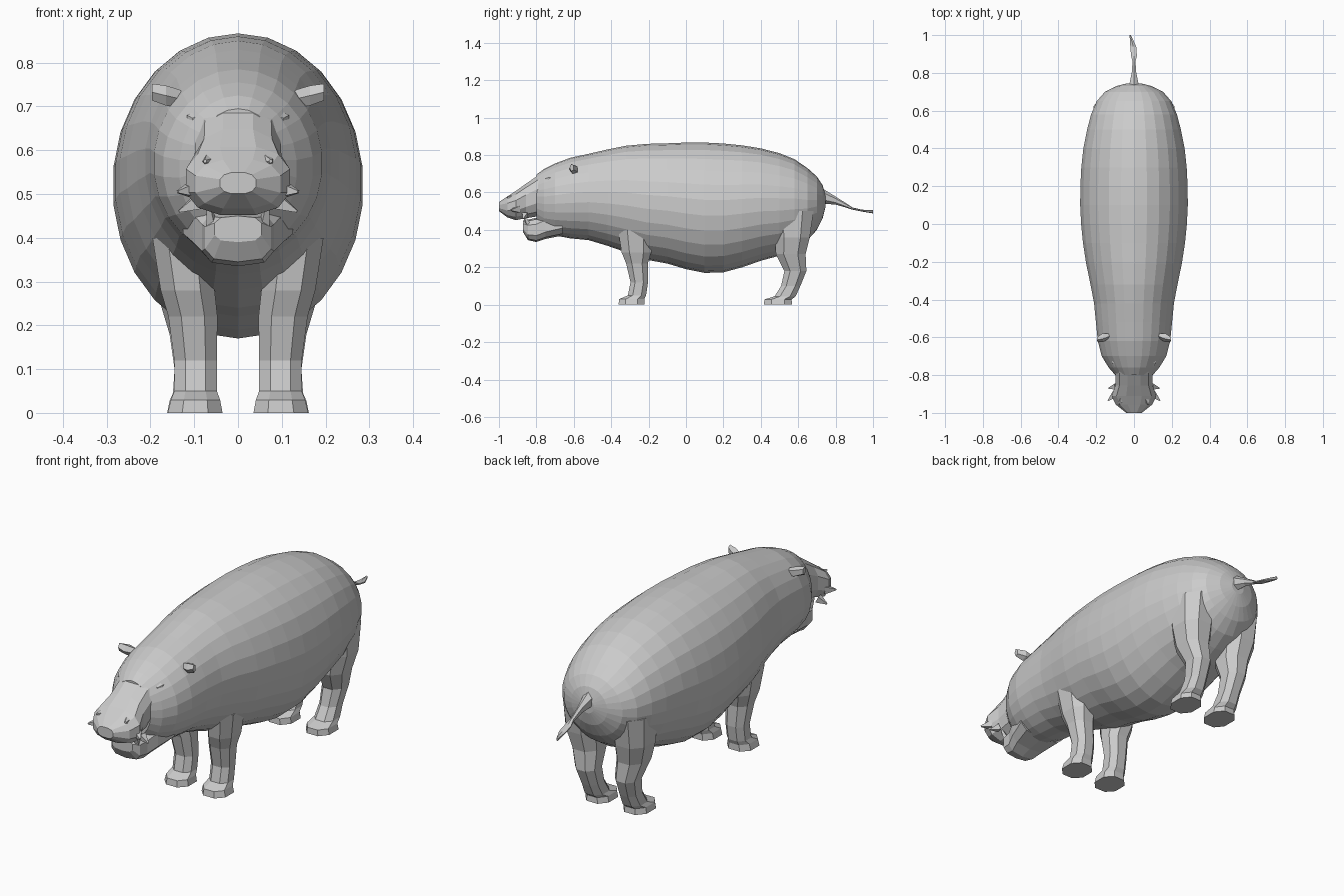
import bpy, bmesh, math
from mathutils import Vector


def loft(name, rings):
    """Skin a list of equal-length point rings and cap both ends (flat shaded)."""
    bm = bmesh.new()
    loops = [[bm.verts.new(p) for p in ring] for ring in rings]
    n = len(loops[0])
    for a, b in zip(loops, loops[1:]):
        for i in range(n):
            j = (i + 1) % n
            bm.faces.new((a[i], a[j], b[j], b[i]))
    bm.faces.new(loops[0])
    bm.faces.new(loops[-1])
    bmesh.ops.recalc_face_normals(bm, faces=bm.faces[:])
    mesh = bpy.data.meshes.new(name)
    bm.to_mesh(mesh)
    bm.free()
    ob = bpy.data.objects.new(name, mesh)
    bpy.context.collection.objects.link(ob)
    return ob


def unit(n, power=1.0):
    """Unit circle points; power below 1 makes them boxier."""
    pts = []
    for i in range(n):
        a = 2 * math.pi * (i + 0.5) / n
        c, s = math.cos(a), math.sin(a)
        pts.append((math.copysign(abs(c) ** power, c), math.copysign(abs(s) ** power, s)))
    return pts


def along_y(name, sections, n, power=1.0):
    """Sections: y, half width, bottom z, top z, optional x shift."""
    rings = []
    for y, w, zb, zt, *x in sections:
        x0 = x[0] if x else 0
        rings.append([(x0 + w * c, y, (zb + zt) / 2 + (zt - zb) / 2 * s) for c, s in unit(n, power)])
    return loft(name, rings)


def leg(name, sections, side):
    """Sections: z, centre x, half x, centre y, half y."""
    rings = [[(side * (cx + hx * c), cy + hy * s, z) for c, s in unit(8, 0.85)]
             for z, cx, hx, cy, hy in sections]
    return loft(name, rings)


def spike(name, base, tip, r, n=4):
    """Small pointed cone from base to tip."""
    base, tip = Vector(base), Vector(tip)
    q = (tip - base).to_track_quat('Z', 'Y')
    return loft(name, [[p + q @ Vector((k * c, k * s, 0)) for c, s in unit(n)]
                       for p, k in ((base, r), (tip, r * 0.15))])


# Barrel body running into the back of the head
along_y("body", [
    (-0.80, 0.10, 0.43, 0.695), (-0.76, 0.135, 0.39, 0.725), (-0.70, 0.172, 0.37, 0.755),
    (-0.62, 0.193, 0.355, 0.785), (-0.52, 0.203, 0.345, 0.807), (-0.42, 0.213, 0.315, 0.83),
    (-0.32, 0.232, 0.28, 0.85), (-0.21, 0.255, 0.24, 0.86), (-0.10, 0.272, 0.22, 0.863),
    (0.0, 0.282, 0.19, 0.867), (0.10, 0.287, 0.17, 0.867), (0.20, 0.286, 0.173, 0.862),
    (0.30, 0.281, 0.20, 0.852), (0.40, 0.27, 0.235, 0.836), (0.50, 0.25, 0.262, 0.81),
    (0.58, 0.229, 0.30, 0.778), (0.65, 0.199, 0.345, 0.73), (0.70, 0.155, 0.40, 0.685),
    (0.73, 0.095, 0.46, 0.64), (0.745, 0.035, 0.52, 0.59)], 26)

# Upper snout with flared lips, and the lower jaw
along_y("snout", [
    (-0.70, 0.12, 0.49, 0.745), (-0.79, 0.10, 0.47, 0.695), (-0.855, 0.102, 0.46, 0.65),
    (-0.91, 0.122, 0.45, 0.61), (-0.955, 0.10, 0.465, 0.58), (-1.0, 0.042, 0.50, 0.55)], 12, 0.8)
along_y("lower_jaw", [
    (-0.66, 0.13, 0.37, 0.52), (-0.75, 0.105, 0.352, 0.49), (-0.80, 0.085, 0.335, 0.465),
    (-0.845, 0.078, 0.345, 0.455), (-0.872, 0.055, 0.39, 0.45)], 10, 0.65)

# Tail with a flattened tuft
along_y("tail", [
    (0.68, 0.04, 0.54, 0.66), (0.74, 0.028, 0.54, 0.615), (0.80, 0.014, 0.535, 0.578),
    (0.86, 0.009, 0.518, 0.54), (0.89, 0.018, 0.508, 0.52), (0.94, 0.018, 0.498, 0.508, -0.004),
    (1.0, 0.004, 0.488, 0.506, -0.02)], 6)

FRONT_LEG = [
    (0.40, 0.13, 0.07, -0.27, 0.10), (0.28, 0.115, 0.066, -0.265, 0.085),
    (0.22, 0.103, 0.06, -0.262, 0.062), (0.12, 0.097, 0.052, -0.25, 0.05),
    (0.05, 0.097, 0.052, -0.262, 0.052), (0.03, 0.097, 0.06, -0.29, 0.072),
    (0.0, 0.098, 0.067, -0.292, 0.074)]
BACK_LEG = [
    (0.50, 0.13, 0.09, 0.57, 0.12), (0.36, 0.128, 0.085, 0.568, 0.10),
    (0.27, 0.118, 0.07, 0.56, 0.085), (0.18, 0.105, 0.055, 0.585, 0.063),
    (0.10, 0.10, 0.048, 0.56, 0.055), (0.045, 0.10, 0.052, 0.53, 0.06),
    (0.028, 0.10, 0.06, 0.492, 0.078), (0.0, 0.10, 0.066, 0.492, 0.08)]

for s, side in ((-1, "right"), (1, "left")):
    # Legs with forward feet
    leg(side + "_front_leg", FRONT_LEG, s)
    leg(side + "_back_leg", BACK_LEG, s)

    # Small cupped ear sticking outward
    loft(side + "_ear", [[(s * x, y + hy * a, z + hz * b) for a, b in unit(5)]
                         for x, y, z, hy, hz in ((0.10, -0.585, 0.70, 0.015, 0.02),
                                                 (0.135, -0.592, 0.718, 0.016, 0.022),
                                                 (0.165, -0.60, 0.725, 0.026, 0.024),
                                                 (0.197, -0.61, 0.733, 0.012, 0.02))])

    # Brow bump, nostril ridge, lip points and lower tusk
    loft(side + "_brow", [[(s * (0.095 + r * c), y, 0.668 + r * d) for c, d in unit(6)]
                          for y, r in ((-0.68, 0.03), (-0.735, 0.024), (-0.755, 0.01))])
    spike(side + "_nostril", (s * 0.06, -0.90, 0.57), (s * 0.075, -0.955, 0.575), 0.03, 5)
    spike(side + "_lip_point_upper", (s * 0.10, -0.90, 0.51), (s * 0.138, -0.935, 0.505), 0.025)
    spike(side + "_lip_point_lower", (s * 0.095, -0.86, 0.48), (s * 0.135, -0.87, 0.46), 0.022)
    spike(side + "_tusk", (s * 0.06, -0.845, 0.43), (s * 0.07, -0.875, 0.50), 0.014)
